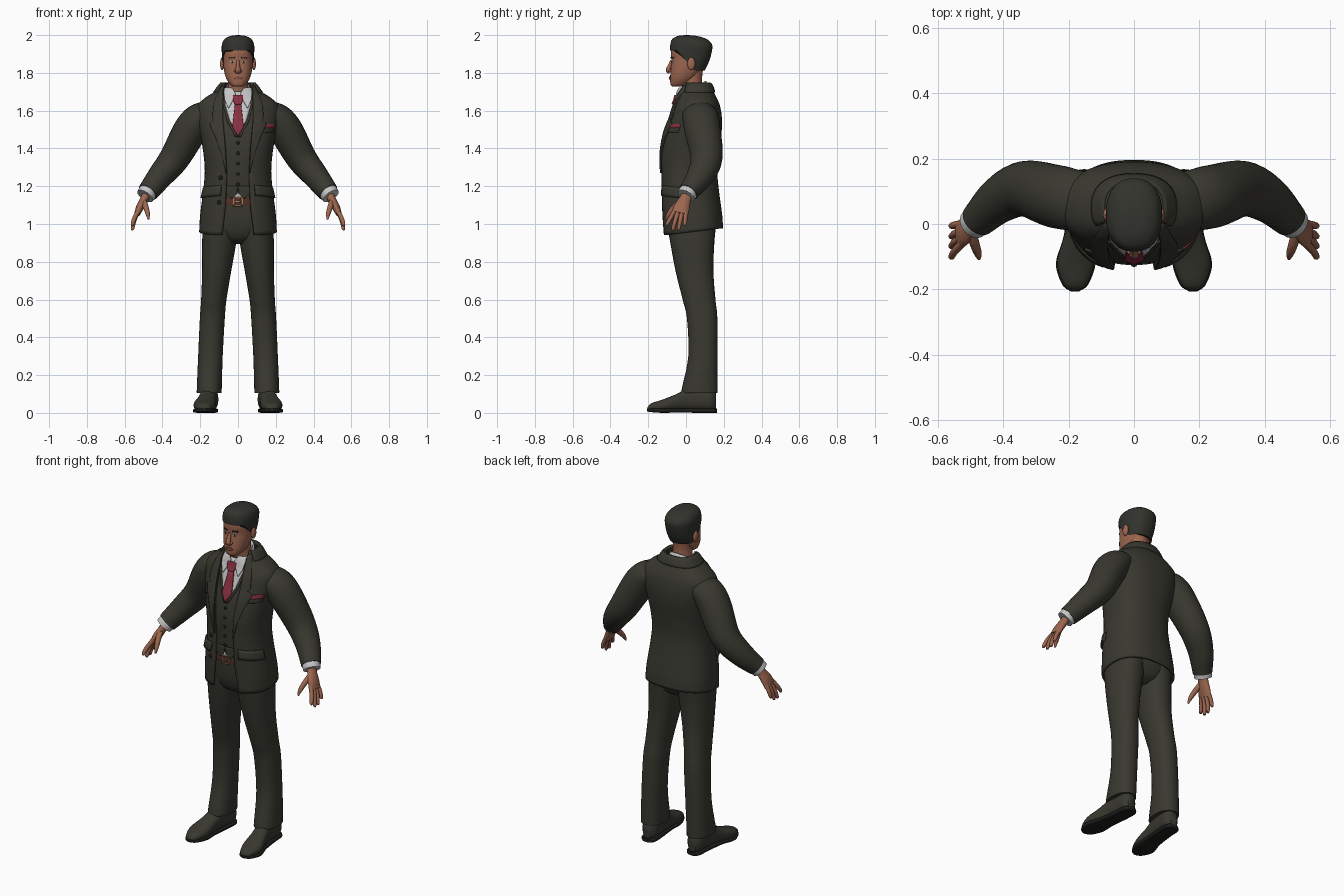
import bpy, bmesh, math
from mathutils import Vector
from math import pi, sin, cos, acos

def material(name, r, g, b):
    m = bpy.data.materials.new(name)
    m.diffuse_color = (r, g, b, 1)
    return m

SUIT = material("charcoal_cloth", .040, .039, .029)
HAIR = material("dark_hair", .032, .033, .026)
SKIN = material("skin", .34, .135, .08)
LIPS = material("lips", .24, .075, .05)
WHITE = material("white_shirt", .56, .56, .57)
RED = material("red_silk", .25, .028, .05)
LEATHER = material("brown_leather", .08, .03, .02)
BRASS = material("brass", .42, .22, .12)
DARK = material("near_black", .012, .012, .011)

# ---------- helpers ----------
def spline(table, s):
    """Catmull-Rom through the rows of a table, s counted in rows."""
    n = len(table) - 1
    i = max(0, min(n - 1, int(s)))
    t = s - i
    p1, p2 = table[i], table[i + 1]
    p0 = table[i - 1] if i > 0 else [2 * a - b for a, b in zip(p1, p2)]
    p3 = table[i + 2] if i + 2 <= n else [2 * b - a for a, b in zip(p1, p2)]
    return [.5 * (2 * b + (c - a) * t + (2 * a - 5 * b + 4 * c - d) * t * t
                  + (3 * b - a - 3 * c + d) * t ** 3) for a, b, c, d in zip(p0, p1, p2, p3)]

def find(table, z):
    lo, hi = 0, len(table) - 1
    for _ in range(24):
        mid = (lo + hi) / 2
        lo, hi = (mid, hi) if spline(table, mid)[0] < z else (lo, mid)
    return lo

def lerp_rows(rows, s):
    i = max(0, min(len(rows) - 2, int(s)))
    return [a + (b - a) * (s - i) for a, b in zip(rows[i], rows[i + 1])]

def power(v, e):
    return math.copysign(abs(v) ** e, v)

def section(table, s, a, n=2.4, grow=0):
    z, cx, rx, yf, yb = spline(table, s)
    return Vector((cx + (rx + grow) * power(cos(a), 2 / n),
                   (yf + yb) / 2 + ((yb - yf) / 2 + grow) * power(sin(a), 2 / n), z))

def front(table, x, z, n=2.4):
    _, cx, rx, yf, yb = spline(table, find(table, z))
    q = min(.98, abs(x - cx) / rx)
    return (yf + yb) / 2 - (yb - yf) / 2 * (1 - q ** n) ** (1 / n)

def grid(name, f, nu, nv, mat, wrap=True, thick=0, mirror=False):
    """Surface from f(u, v); wrapped surfaces without thickness are capped."""
    bm = bmesh.new()
    cols = nu if wrap else nu + 1
    rows = [[bm.verts.new(f(i / nu, j / nv)) for i in range(cols)] for j in range(nv + 1)]
    for r0, r1 in zip(rows, rows[1:]):
        for i in range(nu):
            k = (i + 1) % cols
            bm.faces.new((r0[i], r0[k], r1[k], r1[i]))
    if wrap and not thick:
        bm.faces.new(rows[0])
        bm.faces.new(rows[-1])
    bmesh.ops.remove_doubles(bm, verts=bm.verts, dist=1e-5)
    bmesh.ops.recalc_face_normals(bm, faces=bm.faces)
    me = bpy.data.meshes.new(name)
    bm.to_mesh(me)
    bm.free()
    me.materials.append(mat)
    ob = bpy.data.objects.new(name, me)
    bpy.context.collection.objects.link(ob)
    if thick:
        m = ob.modifiers.new("thickness", 'SOLIDIFY')
        m.thickness, m.offset = thick, 0
    if mirror:
        m = ob.modifiers.new("mirror", 'MIRROR')
        m.use_clip = False
        m.use_mirror_merge = False
    return ob

def loft(name, table, mat, n=2.4, grow=0, nu=32, swap=False, **kw):
    def f(u, v):
        p = section(table, v * (len(table) - 1), 2 * pi * u, n, grow)
        return Vector((p.x, p.z, p.y)) if swap else p
    return grid(name, f, nu, 5 * (len(table) - 1), mat, **kw)

def tube(name, path, mat, nu=20, **kw):
    """Path rows: x, y, z, half width along y, half thickness."""
    def f(u, v):
        s, e = v * (len(path) - 1), .02
        p = spline(path, s)
        t = (Vector(spline(path, s + e)[:3]) - Vector(spline(path, s - e)[:3])).normalized()
        b = Vector((0, 1, 0))
        b = (b - t * b.dot(t)).normalized()
        return Vector(p[:3]) + b * p[3] * cos(2 * pi * u) + t.cross(b) * p[4] * sin(2 * pi * u)
    return grid(name, f, nu, 5 * (len(path) - 1), mat, **kw)

def patch(name, rows, table, lift, mat, thick=.006, nu=8, **kw):
    """Plate lying on the front of a loft; rows: z, x0, x1."""
    def f(u, v):
        z, x0, x1 = lerp_rows(rows, v * (len(rows) - 1))
        x = x0 + (x1 - x0) * u
        return Vector((x, front(table, x, z) - lift, z))
    return grid(name, f, nu, 4 * (len(rows) - 1), mat, wrap=False, thick=thick, **kw)

def ball(name, loc, scale, mat, mirror=False):
    return grid(name, lambda u, v: Vector((
        loc[0] + scale[0] * sin(.02 + 3.1 * v) * cos(2 * pi * u),
        loc[1] + scale[1] * sin(.02 + 3.1 * v) * sin(2 * pi * u),
        loc[2] + scale[2] * cos(.02 + 3.1 * v))), 14, 10, mat, mirror=mirror)

# ---------- jacket ----------
TORSO = [(.94, 0, .20, -.12, .19), (1.05, 0, .194, -.125, .185), (1.18, 0, .178, -.128, .168),
         (1.28, 0, .170, -.13, .16), (1.38, 0, .178, -.132, .168), (1.48, 0, .195, -.115, .182),
         (1.56, 0, .213, -.085, .184), (1.62, 0, .212, -.065, .175), (1.66, 0, .175, -.05, .16),
         (1.70, 0, .115, -.04, .14), (1.745, 0, .082, -.02, .122)]
OPENING = [(.94, .085), (1.1, .065), (1.25, .058), (1.4, .066), (1.55, .08), (1.65, .08), (1.76, .068)]

def opening(z):
    for (z0, a), (z1, b) in zip(OPENING, OPENING[1:]):
        if z <= z1:
            return a + (b - a) * (z - z0) / (z1 - z0)
    return OPENING[-1][1]

def jacket(u, v):
    s = v * (len(TORSO) - 1)
    z, _, rx, _, _ = spline(TORSO, s)
    a0 = -acos((opening(z) / rx) ** 1.2)
    p = section(TORSO, s, a0 + (pi - 2 * a0) * u)
    p.z += .12 * (p.y + .12) * max(0, (1.06 - z) / .12)   # hem rises to the back
    return p
grid("jacket", jacket, 48, 50, SUIT, wrap=False, thick=.012)

lapel = [(1.27, .06, .063), (1.36, .064, .085), (1.45, .071, .115), (1.53, .078, .15),
         (1.55, .08, .122), (1.56, .08, .135), (1.62, .08, .13), (1.67, .08, .115), (1.73, .073, .086)]
patch("lapel", lapel, TORSO, .01, SUIT, thick=.008, mirror=True)
grid("jacket_collar", lambda u, v: section(TORSO, 8.9 + 1.1 * v, -.5 + (pi + 1) * u, grow=.008 + .004 * sin(pi * v)),
     28, 5, SUIT, wrap=False, thick=.01)
grid("pocket_flap", lambda u, v: section(TORSO, find(TORSO, 1.15 + .055 * v - .012 * u), -1.15 + .95 * u,
                                         grow=.014 - .006 * v), 10, 3, SUIT, wrap=False, thick=.009, mirror=True)
patch("breast_pocket", [(1.485, .135, .185), (1.51, .135, .19)], TORSO, .009, SUIT)
patch("pocket_square", [(1.508, .136, .19), (1.53, .138, .195)], TORSO, .009, RED)
for z, x in ((1.245, -.092), (1.115, -.1)):
    ball("jacket_button", (x, front(TORSO, x, z) - .008, z), (.011, .006, .011), DARK)

# ---------- waistcoat, shirt and tie ----------
INNER = [(z, 0, rx - .014, yf + .01, yb - .014) for z, _, rx, yf, yb in TORSO]
VEST = [(1.155, 0, .166, -.113, .15)] + INNER[3:10]
loft("waistcoat", VEST, SUIT)
patch("waistcoat_point", [(1.135, .028, .034), (1.16, .006, .062), (1.2, 0, .07)], INNER, .004, SUIT, mirror=True)
patch("shirt_tail", [(1.145, -.025, .025), (1.165, -.006, .006)], INNER, .003, WHITE)
patch("shirt_front", [(1.475, -.001, .001), (1.55, -.045, .045), (1.63, -.068, .068), (1.70, -.06, .06)],
      INNER, .004, WHITE)
patch("waistcoat_neckline", [(1.46, 0, .014), (1.55, .045, .06), (1.63, .068, .08)], INNER, .006, SUIT, mirror=True)
patch("tie", [(1.468, -.002, .002), (1.515, -.03, .03), (1.635, -.016, .016)], INNER, .013, RED, thick=.009)
patch("tie_knot", [(1.632, -.016, .016), (1.655, -.026, .026), (1.682, -.027, .027)], INNER, .019, RED, thick=.016)
for i in range(5):
    z = 1.43 - .055 * i
    ball("waistcoat_button", (0, front(INNER, 0, z) - .004, z), (.009, .005, .009), DARK)

def shirt_collar(u, v):
    a = 2 * pi * u
    x, y = (.07 - .01 * v) * cos(a), .038 + (.072 - .006 * v) * sin(a)
    return Vector((x, y, 1.715 + .6 * (y - .035) - .075 * (1 - v)))
grid("shirt_collar", shirt_collar, 28, 4, WHITE, thick=.008)
patch("collar_wing", [(1.615, .048, .052), (1.655, .026, .07), (1.69, .012, .074), (1.72, .03, .07)],
      INNER, .017, WHITE, mirror=True)

# ---------- sleeves, cuffs and hands ----------
tube("sleeve", [(.12, .06, 1.59, .085, .05), (.195, .075, 1.567, .095, .078), (.25, .087, 1.50, .096, .09),
                (.335, .108, 1.35, .085, .08), (.41, .075, 1.255, .072, .068), (.478, .012, 1.168, .053, .055)],
     SUIT, nu=28, mirror=True)
tube("shirt_cuff", [(.46, .03, 1.19, .046, .047), (.478, .012, 1.168, .05, .05), (.492, .0, 1.148, .048, .048)],
     WHITE, mirror=True)
tube("palm", [(.478, .012, 1.168, .028, .024), (.497, -.005, 1.13, .032, .022), (.518, -.022, 1.09, .042, .021),
              (.533, -.032, 1.055, .044, .016)], SKIN, mirror=True)
for name, y, ty, tz in (("index", -.064, -.1, .99), ("middle", -.043, -.068, .967),
                        ("ring", -.021, -.038, .968), ("little", .0, -.006, .99)):
    mid = .6 * 1.06 + .4 * tz
    tube(name + "_finger", [(.524, y * .9, 1.075, .012, .013), (.548, .5 * (y + ty), mid, .0115, .012),
                            (.558, ty, tz + .01, .0095, .01), (.557, ty, tz, .004, .004)],
         SKIN, nu=10, mirror=True)
tube("thumb", [(.50, -.02, 1.125, .016, .016), (.488, -.06, 1.09, .016, .015), (.478, -.09, 1.055, .012, .012),
               (.474, -.106, 1.025, .005, .005)], SKIN, nu=10, mirror=True)

# ---------- trousers and belt ----------
loft("trouser_leg", [(.105, .152, .066, -.025, .168), (.13, .152, .066, -.022, .168), (.3, .146, .065, .012, .167),
                     (.5, .136, .066, .005, .166), (.6, .128, .067, -.018, .156), (.75, .113, .077, -.055, .145),
                     (.9, .1, .09, -.083, .15), (1.0, .095, .09, -.1, .16)], SUIT, n=2.2, mirror=True)
PELVIS = [(.895, 0, .05, -.03, .09), (.925, 0, .12, -.075, .135), (.99, 0, .178, -.1, .158),
          (1.08, 0, .176, -.108, .158), (1.165, 0, .162, -.108, .148)]
loft("trouser_seat", PELVIS, SUIT)
BELT = [(1.098, 0, .174, -.114, .156), (1.12, 0, .17, -.115, .154), (1.14, 0, .168, -.114, .152)]
loft("belt", BELT, LEATHER)
for name, rows in (("buckle_top", [(1.14, -.024, .024), (1.146, -.024, .024)]),
                   ("buckle_bottom", [(1.094, -.024, .024), (1.1, -.024, .024)]),
                   ("buckle_left", [(1.098, -.026, -.017), (1.142, -.026, -.017)]),
                   ("buckle_right", [(1.098, .017, .026), (1.142, .017, .026)]),
                   ("buckle_pin", [(1.116, -.024, .01), (1.122, -.024, .01)])):
    patch(name, rows, PELVIS, .01, BRASS, nu=3)

# ---------- shoes (lofted from toe to heel) ----------
loft("shoe", [(-.203, .181, .012, .012, .03), (-.185, .18, .036, .008, .05), (-.12, .178, .057, .008, .072),
              (-.05, .168, .05, .01, .1), (.0, .16, .045, .012, .125), (.07, .153, .045, .012, .135),
              (.13, .15, .045, .01, .13), (.158, .15, .025, .015, .11)], SUIT, swap=True, mirror=True)
loft("shoe_sole", [(-.207, .181, .012, .008, .022), (-.185, .18, .04, .004, .024), (-.12, .178, .061, .0, .024),
                   (-.04, .166, .05, .002, .024), (.07, .153, .046, .0, .024), (.14, .15, .044, .0, .024),
                   (.163, .15, .026, .0, .024)], DARK, n=4, swap=True, mirror=True)

# ---------- neck and head ----------
loft("neck", [(1.64, 0, .06, -.022, .095), (1.70, 0, .056, -.02, .092), (1.76, 0, .053, -.025, .085),
              (1.82, 0, .055, -.02, .09)], SKIN, n=2)
HEAD = [(1.727, 0, .024, -.072, -.03), (1.74, 0, .043, -.082, .01), (1.775, 0, .064, -.084, .055),
        (1.82, 0, .075, -.081, .088), (1.865, 0, .079, -.077, .113), (1.91, 0, .081, -.08, .125),
        (1.95, 0, .076, -.068, .12), (1.98, 0, .05, -.04, .09)]
loft("head", HEAD, SKIN, n=2.3)
CAP = [(1.81, 0, .074, -.068, .098), (1.86, 0, .083, -.08, .122), (1.91, 0, .086, -.084, .136),
       (1.95, 0, .085, -.083, .138), (1.98, 0, .07, -.072, .108), (1.996, 0, .038, -.04, .055), (2.0, 0, .004, -.004, .01)]

def hair(u, v):
    a = 2 * pi * u
    k = max(0, min(1, (sin(a) + .62) / .9))
    s = find(CAP, 1.918 - .105 * k)
    return section(CAP, s + (len(CAP) - 1 - s) * v, a, 2.3)
grid("hair", hair, 48, 24, HAIR)

# face
tube("nose", [(0, -.076, 1.865, .008, .008), (0, -.085, 1.84, .01, .01), (0, -.094, 1.815, .013, .014),
              (0, -.084, 1.803, .012, .016)], SKIN, nu=12)
ball("nostril_wing", (.013, -.084, 1.811), (.009, .01, .008), SKIN, mirror=True)
ball("ear", (.084, .028, 1.848), (.011, .021, .034), SKIN, mirror=True)
patch("eye", [(1.853, .026, .034), (1.858, .019, .043), (1.863, .025, .038)], HEAD, .001, WHITE, thick=.002, mirror=True)
patch("iris", [(1.853, .027, .034), (1.863, .026, .035)], HEAD, .0025, DARK, thick=.002, nu=3, mirror=True)
patch("eyebrow", [(1.876, .015, .045), (1.884, .018, .05)], HEAD, .002, HAIR, thick=.004, mirror=True)
patch("mouth", [(1.764, -.012, .012), (1.772, -.024, .024), (1.782, -.012, .012)], HEAD, .003, LIPS, thick=.006)

bpy.ops.object.select_all(action='SELECT')
bpy.context.view_layer.objects.active = bpy.context.selected_objects[0]
bpy.ops.object.shade_smooth_by_angle(angle=math.radians(50))
